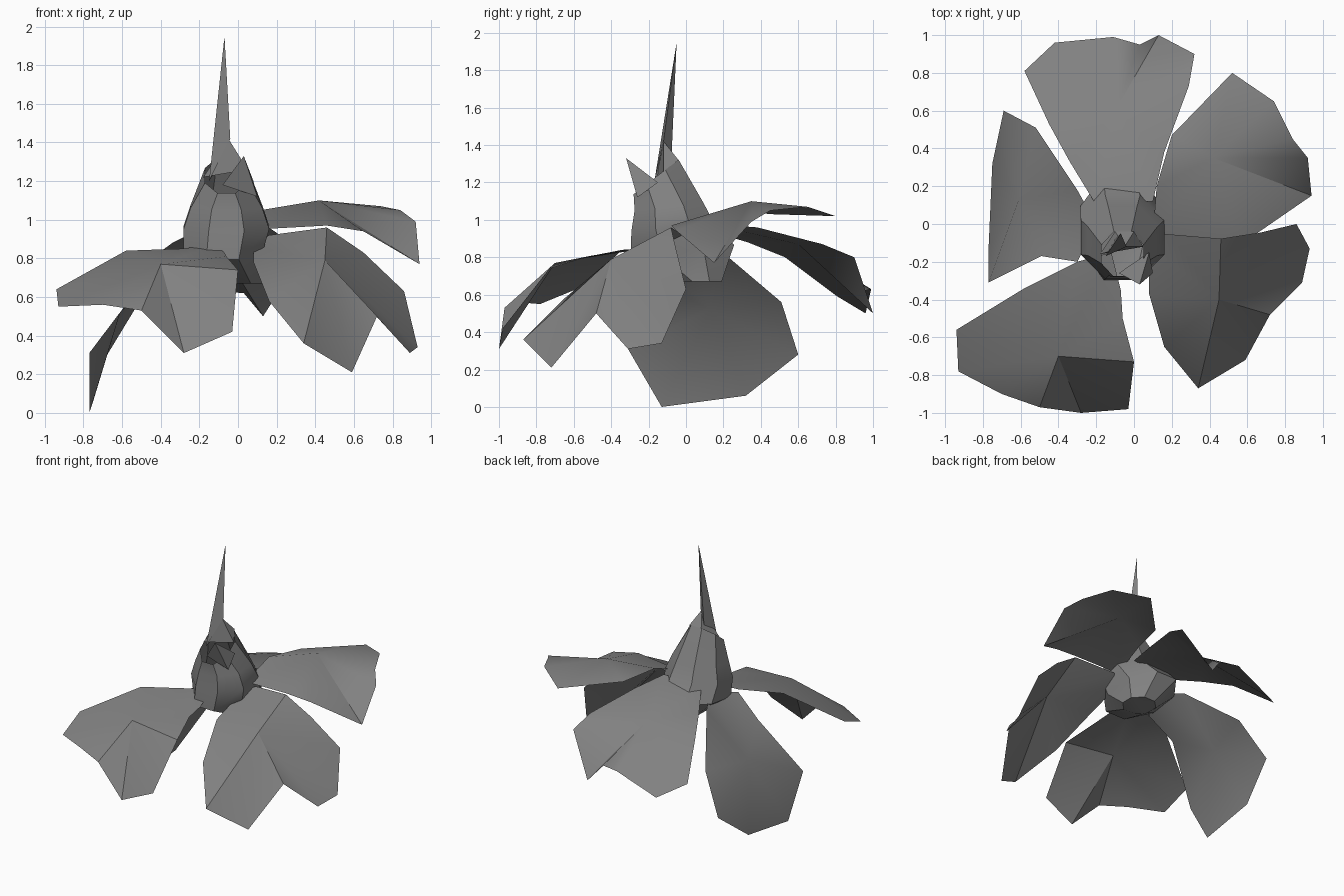
import bpy
import bmesh
from math import cos, sin, tau, radians

cube = bpy.data.objects.get("Cube")
if cube:
    bpy.data.objects.remove(cube)

# One plain grey for the whole flower
grey = bpy.data.materials.new("flower grey")
grey.use_nodes = True
colour = (0.22, 0.22, 0.22, 1)
grey.diffuse_color = colour
shader = next(n for n in grey.node_tree.nodes if n.type == "BSDF_PRINCIPLED")
shader.inputs["Base Color"].default_value = colour


def finish(name, bm, angle=35):
    """Turn a bmesh into a named, softly shaded object."""
    mesh = bpy.data.meshes.new(name)
    bm.to_mesh(mesh)
    bm.free()
    mesh.materials.append(grey)
    obj = bpy.data.objects.new(name, mesh)
    bpy.context.collection.objects.link(obj)
    bpy.ops.object.select_all(action="DESELECT")
    bpy.context.view_layer.objects.active = obj
    obj.select_set(True)
    bpy.ops.object.shade_smooth_by_angle(angle=radians(angle))
    return obj


def fan(name, crest, outline):
    """A thin petal: triangles running from a raised crest to its outline."""
    bm = bmesh.new()
    centre = bm.verts.new(crest)
    rim = [bm.verts.new(p) for p in outline]
    for i, v in enumerate(rim):
        bm.faces.new((centre, v, rim[(i + 1) % len(rim)]))
    return finish(name, bm)


def loft(name, rings, sides, close_bottom=True):
    """Skin elliptical rings (cx, cy, rx, ry, z, rise toward the back)."""
    bm = bmesh.new()
    loops = []
    for cx, cy, rx, ry, z, rise in rings:
        turns = [tau * (i + 0.5) / sides for i in range(sides)]
        loops.append([bm.verts.new((cx + rx * cos(t), cy + ry * sin(t),
                                    z + rise * sin(t))) for t in turns])
    for low, high in zip(loops, loops[1:]):
        for i in range(sides):
            j = (i + 1) % sides
            bm.faces.new((low[i], low[j], high[j], high[i]))
    if close_bottom:
        bm.faces.new(loops[0][::-1])
    return finish(name, bm)


# Five drooping petals, each outline running anticlockwise from above
fan("back_petal", (-.1, .6, .87), [
    (-.2, .1, .95), (.1, .12, .98), (.16, .38, .96), (.29, .73, .87),
    (.32, .9, .8), (.13, 1, .5), (.03, .95, .62), (-.11, .99, .63),
    (-.42, .96, .5), (-.58, .81, .59), (-.45, .53, .8), (-.34, .33, .88)])

fan("back_left_petal", (.42, .35, 1.1), [
    (.1, -.05, .95), (.46, -.08, .97), (.65, -.05, .94), (.94, .15, .77),
    (.92, .35, .99), (.84, .45, 1.05), (.74, .65, 1.07), (.52, .8, 1.02),
    (.2, .47, 1.03), (.12, .2, 1.05)])

fan("front_left_petal", (.45, -.4, .79), [
    (.08, -.12, .86), (.08, -.37, .78), (.16, -.65, .58), (.34, -.87, .36),
    (.59, -.72, .21), (.72, -.48, .5), (.89, -.31, .31), (.93, -.13, .34),
    (.86, 0, .63), (.65, -.05, .83), (.46, -.08, .96), (.16, -.02, .92)])

fan("front_right_petal", (-.4, -.7, .77), [
    (-.12, -.15, .87), (-.3, -.2, .85), (-.58, -.34, .84), (-.94, -.56, .64),
    (-.93, -.78, .55), (-.7, -.9, .56), (-.5, -.97, .53), (-.28, -1, .31),
    (-.03, -.98, .42), (0, -.73, .74), (-.06, -.5, .81), (-.07, -.35, .83)])

fan("back_right_petal", (-.61, .13, .52), [
    (-.2, 0, .88), (-.3, .18, .84), (-.52, .51, .56), (-.69, .6, .28),
    (-.75, .32, .06), (-.77, -.13, 0), (-.77, -.31, .31), (-.49, -.17, .68),
    (-.3, -.2, .83)])

# Hollow cup in the middle with a lip that climbs toward the back
loft("flower_cup", [
    (.02, .08, .12, .12, .67, 0),
    (-.08, -.02, .22, .3, .83, .04),
    (-.06, -.07, .24, .24, .96, .02),
    (-.06, -.09, .2, .2, 1.07, .02),
    (-.06, -.16, .12, .13, 1.23, .1)], 8)

# Hood over the cup, drawn up to a point
fan("hood", (-.05, -.12, 1.42), [
    (-.18, -.16, 1.22), (.05, -.12, 1.26), (0, -.04, 1.32), (-.1, -.04, 1.32)])

# Tall thin spike and the small tooth on the front lip
fan("spike", (-.07, -.05, 1.95), [
    (-.15, -.17, 1.2), (-.04, -.12, 1.42), (-.1, -.08, 1.28)])
fan("front_tooth", (.03, -.32, 1.33), [
    (-.08, -.26, 1.18), (.1, -.26, 1.12), (.08, -.15, 1.2)])
